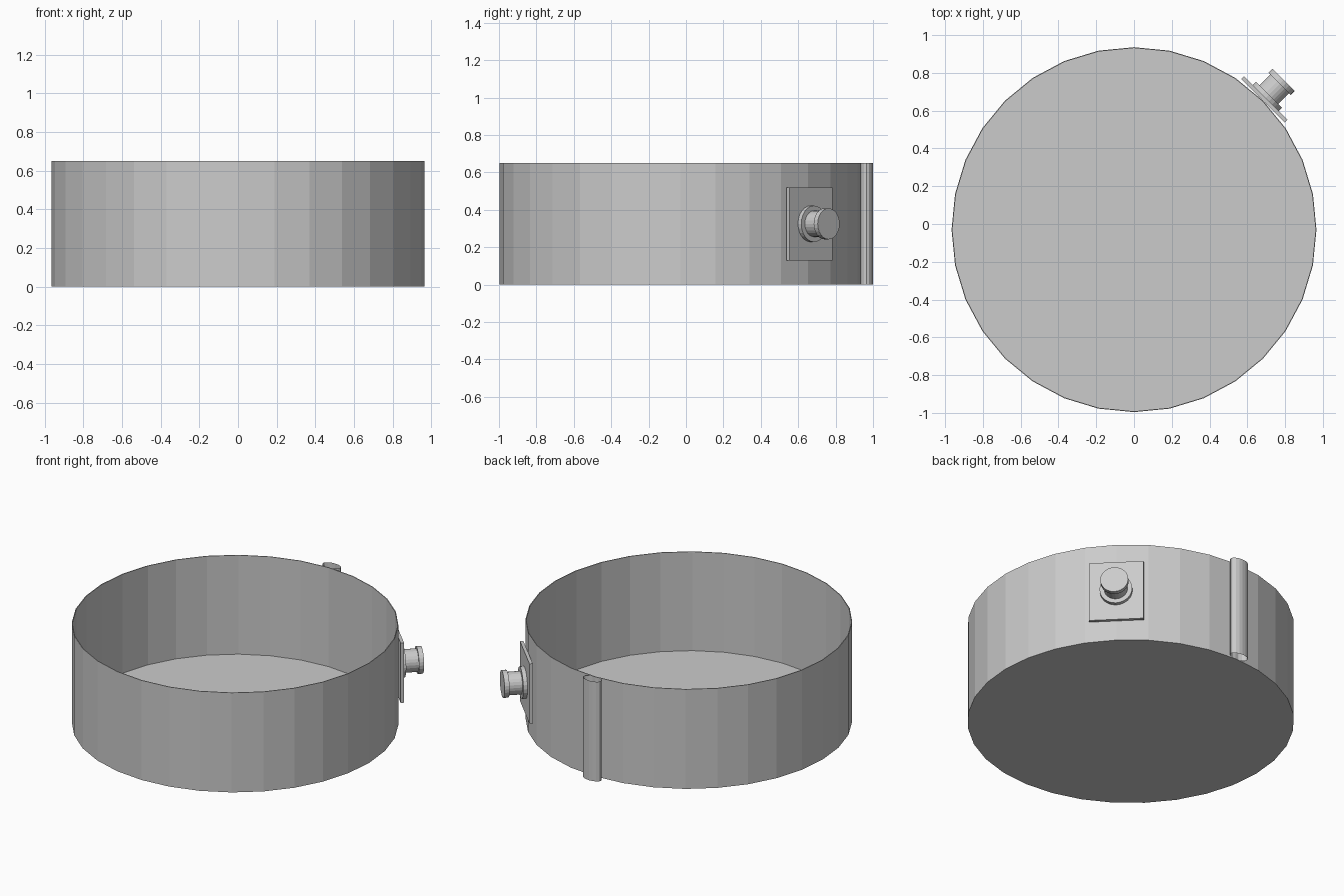
import bpy, bmesh, math
from mathutils import Matrix, Vector

if "Cube" in bpy.data.objects:
    bpy.data.objects.remove(bpy.data.objects["Cube"])

CENTRE = Vector((0, -0.03, 0))
H = 0.65


def make(name, bm, matrix=Matrix()):
    bmesh.ops.recalc_face_normals(bm, faces=bm.faces)
    mesh = bpy.data.meshes.new(name)
    bm.to_mesh(mesh)
    bm.free()
    ob = bpy.data.objects.new(name, mesh)
    ob.matrix_world = matrix
    bpy.context.collection.objects.link(ob)
    return ob


def lathe(name, profile, sides, matrix=Matrix()):
    """Rings of (radius, height); a zero radius closes the end."""
    bm = bmesh.new()
    rings = []
    for r, z in profile:
        if r == 0:
            rings.append([bm.verts.new((0, 0, z))] * sides)
        else:
            rings.append([bm.verts.new((r * math.cos(t), r * math.sin(t), z))
                          for t in (2 * math.pi * i / sides for i in range(sides))])
    for a, b in zip(rings, rings[1:]):
        for i in range(sides):
            j = (i + 1) % sides
            quad = list(dict.fromkeys((a[i], a[j], b[j], b[i])))
            bm.faces.new(quad)
    return make(name, bm, matrix)


# thin-walled round basin with a flat floor
lathe("basin", [(0, 0), (0.966, 0), (0.966, H), (0.961, H), (0.961, 0.004), (0, 0.004)],
      32, Matrix.Translation(CENTRE))

# open flattened tube running up the back of the wall
lathe("back_post", [(1, 0), (1, H)], 16,
      Matrix.Translation((0, 0.966, 0)) @ Matrix.Diagonal((0.063, 0.034, 1, 1)))

# outlet frame: local z points outward along the 45 degree diagonal
out = Vector((1, 1, 0)).normalized()
side = Vector((-1, 1, 0)).normalized()
frame = Matrix((side, Vector((0, 0, 1)), out)).transposed().to_4x4()
frame.translation = CENTRE + out * 0.966 + Vector((0, 0, 0.325))

# backing plate
bm = bmesh.new()
bmesh.ops.create_cube(bm, size=1, matrix=Matrix.Translation((0, 0, 0.01))
                      @ Matrix.Diagonal((0.325, 0.39, 0.02, 1)))
make("outlet_plate", bm, frame)

# flanged outlet pipe with end cap
lathe("outlet_pipe", [(0, 0.02), (0.097, 0.02), (0.097, 0.045), (0.07, 0.045),
                      (0.07, 0.125), (0.083, 0.125), (0.083, 0.155), (0, 0.155)],
      24, frame)
